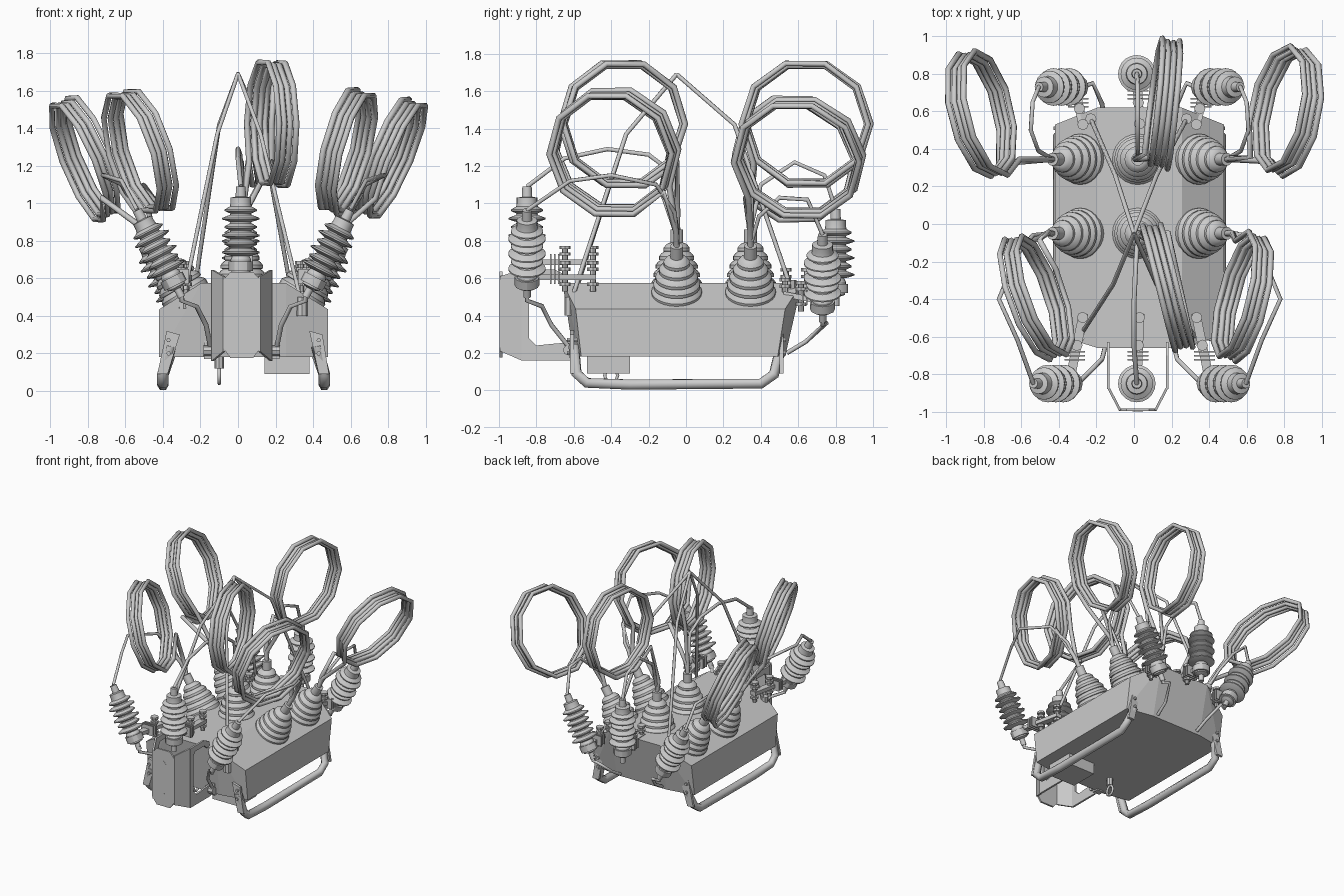
import bpy, bmesh, math
from mathutils import Vector as V

if "Cube" in bpy.data.objects:
    bpy.data.objects.remove(bpy.data.objects["Cube"])

C = 0.03  # x of the tank's centre line


def finish(name, bm, smooth=False):
    me = bpy.data.meshes.new(name)
    bmesh.ops.recalc_face_normals(bm, faces=bm.faces)
    bm.to_mesh(me)
    bm.free()
    ob = bpy.data.objects.new(name, me)
    bpy.context.collection.objects.link(ob)
    if smooth:
        bpy.ops.object.select_all(action='DESELECT')
        ob.select_set(True)
        bpy.context.view_layer.objects.active = ob
        bpy.ops.object.shade_smooth_by_angle(angle=math.radians(30))
    return ob


def lathe(name, profile, base, axis, n=20):
    """Revolve (radius, height) points about an axis."""
    q = V(axis).to_track_quat('Z', 'Y')
    bm = bmesh.new()
    rings = [[bm.verts.new(V(base) + q @ V((r * math.cos(2 * math.pi * k / n),
              r * math.sin(2 * math.pi * k / n), h))) for k in range(n)] for r, h in profile]
    for a, b in zip(rings, rings[1:]):
        for k in range(n):
            bm.faces.new((a[k], a[(k + 1) % n], b[(k + 1) % n], b[k]))
    bm.faces.new(rings[0])
    bm.faces.new(rings[-1])
    return finish(name, bm, True)


def rod(name, a, b, r, n=10):
    d = V(b) - V(a)
    return lathe(name, [(r, 0), (r, d.length)], a, d, n)


def prism(name, pts, vec):
    """Flat outline given thickness along vec."""
    bm = bmesh.new()
    lo = [bm.verts.new(p) for p in pts]
    hi = [bm.verts.new(V(p) + V(vec)) for p in pts]
    bm.faces.new(lo)
    bm.faces.new(hi[::-1])
    for k in range(len(pts)):
        j = (k + 1) % len(pts)
        bm.faces.new((lo[k], lo[j], hi[j], hi[k]))
    return finish(name, bm)


def box(name, lo, hi):
    x0, y0, z0 = lo
    x1, y1, z1 = hi
    return prism(name, [(x0, y0, z0), (x1, y0, z0), (x1, y1, z0), (x0, y1, z0)], (0, 0, z1 - z0))


def tube(name, pts, r, cyclic=False):
    cu = bpy.data.curves.new(name, 'CURVE')
    cu.dimensions = '3D'
    cu.bevel_depth, cu.bevel_resolution, cu.use_fill_caps = r, 1, True
    sp = cu.splines.new('POLY')
    sp.points.add(len(pts) - 1)
    for p, c in zip(sp.points, pts):
        p.co = (*c, 1)
    sp.use_cyclic_u = cyclic
    tmp = bpy.data.objects.new(name + "_path", cu)
    bpy.context.collection.objects.link(tmp)
    bpy.context.view_layer.update()
    me = bpy.data.meshes.new_from_object(tmp.evaluated_get(bpy.context.evaluated_depsgraph_get()))
    bpy.data.objects.remove(tmp)
    ob = bpy.data.objects.new(name, me)
    bpy.context.collection.objects.link(ob)
    return ob


# Tank: sloped shoulders and slightly pointed ends
bm = bmesh.new()
for hw, y0, y1, z in [(.45, -.56, .49, .18), (.225, -.6, .53, .18), (.45, -.59, .53, .435),
                      (.225, -.66, .62, .575)]:
    for s in (-1, 1):
        for y in (y0, y1):
            bm.verts.new((C + s * hw, y, z))
bmesh.ops.convex_hull(bm, input=bm.verts)
bmesh.ops.dissolve_limit(bm, angle_limit=.01, verts=bm.verts, edges=bm.edges)
finish("tank", bm)
box("terminal_box", (.14, -.53, .09), (.38, -.3, .19))
lathe("drain_stem", [(.025, 0), (.025, .07)], (-.1, -.4, .12), (0, 0, 1), 8)
tube("drain_ring", [(-.1, -.4 + .035 * math.cos(a * .785), .08 + .04 * math.sin(a * .785)) for a in range(8)],
     .01, True)

# Stepped main bushings, one row of three at each y
bushing = [(.13, -.03)]
for i, r in enumerate((.135, .125, .113, .094, .07)):
    h = i * .046
    bushing += [(r, h), (r, h + .018), (r - .012, h + .034), (r - .026, h + .044)]
bushing += [(.034, .23), (.034, .3)]
tips = {}
for y in (-.05, .345):
    for s in (-1, 0, 1):
        d = V((s * .515, 0, .857 if s else 1))
        b = V((C - .01 * (s == 0) + s * .31, y, .515 if s else .56))
        lathe("main_bushing", bushing, b, d, 24)
        tips[s, y > 0] = b + d * .3

# Ribbed arresters with arms, bolt stacks and ground leads
arrester = [(.02, 0), (.02, .05), (.05, .06), (.055, .13), (.045, .15)]
for i in range(6):
    h, r = .15 + i * .045, (.1, .086)[i % 2]
    arrester += [(.055, h), (r, h + .014), (r, h + .022), (.058, h + .038)]
arrester += [(.055, .43), (.055, .46), (.028, .465), (.025, .52)]
tops = {}
for back in (False, True):
    e = 1 if back else -1
    for s in (-1, 0, 1):
        if s:
            b = V((C + s * (.3 if back else .33), .73 if back else -.85, .37 if back else .5))
            d = V((s * .455, 0, .89))
        else:
            b, d = V((.015, .8 if back else -.85, .45 if back else .57)), V((0, 0, 1))
        lathe("arrester", arrester, b, d)
        tops[s, back] = b + d * .52
        m = b + d * .1
        yb = .52 if back else -.48
        root = V((C + s * .3, yb, max(m.z, .5)))
        # Flat mounting arm
        w = V((.025, 0, 0))
        prism("arrester_arm", [root - w, root + w, m + w, m - w], (0, 0, .03))
        lathe("arm_clamp", [(.066, 0), (.066, .05)], b + d * .07, d, 12)
        for t in (.05, .45):
            p = root.lerp(m, t)
            rod("arm_bolt", p + V((0, 0, -.06)), p + V((0, 0, .1)), .016, 8)
            for z in (-.03, .05, .085):
                rod("arm_washer", p + V((0, 0, z)), p + V((0, 0, z + .018)), .03, 8)
        q = root.lerp(m, .6)
        for k in range(3):
            y = q.y + e * (k - 1) * .022
            box("arm_fin", (q.x - .055, y - .004, q.z - .02), (q.x + .055, y + .004, q.z + .06))
        if s:  # Ground lead
            end = V((C + s * .19, .54, .2)) if back else V((C + s * .17, -.6, .2))
            kink = V((C + s * .25, .75 if back else -.77, .36 if back else .45))
            mid = V((C + s * .2, .64 if back else -.72, .26 if back else .35))
            tube("ground_lead", [b + V((0, 0, .03)), b - V((0, 0, .02)), kink, mid, end], .013)

# Jumper wires from bushing tips to arrester tops
for s in (-1, 1):
    tube("front_side_jumper", [tips[s, False], (C + s * .57, -.06, .95), (C + s * .65, -.16, 1.1),
         (C + s * .75, -.4, 1.15), (C + s * .65, -.62, 1.12), tops[s, False]], .012)
    tube("rear_side_jumper", [tips[s, True], (C + s * .54, .39, .93), (C + s * .58, .5, 1.03),
         (C + s * .57, .65, 1.02), tops[s, True]], .012)
tube("front_centre_jumper", [tips[0, False], (.02, -.08, 1.17), (.01, -.2, 1.26), (.0, -.42, 1.29),
     (0, -.65, 1.24), tops[0, False]], .013)
tube("rear_centre_jumper", [tips[0, True], (.02, .4, 1.1), (.02, .58, 1.22), (.02, .74, 1.15), tops[0, True]], .013)

# Coiled leads: ten-sided, four turns; u points back to the bushing
coils = [(-1, True, (-.81, .585, 1.24), (.16, -.66), -.42), (1, True, (.81, .605, 1.24), (-.14, -.68), .42),
         (-1, False, (-.52, -.39, 1.275), (-.22, .63), -.3), (1, False, (.58, -.39, 1.275), (.17, .66), .27),
         (0, True, (.16, .645, 1.425), (-.08, -.68), .04), (0, False, (.185, -.335, 1.425), (-.16, .68), .0)]
for s, back, c, uxy, lean in coils:
    c, u = V(c), V((*uxy, 0)).normalized()
    v = V((lean, 0, 1))
    v = (v - u * v.dot(u)).normalized()
    n = u.cross(v)
    pts = []
    for k in range(41):
        a = math.radians(36 * (k - 1))
        r = .348 - .025 * math.sin(k / 40 * math.pi)
        pts.append(c + u * r * math.cos(a) + v * r * math.sin(a) + n * (k / 40 - .5) * .125)
    tip = tips[s, back]
    up = V((s * .03, 0, .07))
    tube("coiled_lead", [tip - up * .5, tip + up] + pts + [tip + up * 1.2 + n * .015, tip], .0165)

# Lifting sling: four legs bent below a common apex
apex = V((0, -.05, 1.69))
for mid, end in [((-.11, -.32, 1.37), (-.29, -.6, .5)), ((.12, -.32, 1.37), (.34, -.62, .46)),
                 ((-.1, .26, 1.42), (-.23, .56, .55)), ((.12, .26, 1.42), (.28, .56, .55))]:
    tube("sling_leg", [apex, mid, end], .012)
    rod("lifting_lug", V(end) - V((0, 0, .06)), V(end) + V((0, 0, .04)), .03, 8)

# Skid tubes with flattened end straps
for s in (-1, 1):
    x, xi = C + s * .43, C + s * .38
    tube("skid_tube", [(xi + s * .01, -.6, .24), (x, -.585, .09), (x, -.53, .04), (x, -.3, .031), (x, .4, .036),
                       (x, .47, .085), (xi + s * .01, .5, .2)], .031)
    for y in (-.6, .5):
        prism("skid_strap", [(x - .03, y, .09), (x + .025, y, .09), (xi + .04, y, .3), (xi - .03, y, .32)],
              (0, -.02 if y < 0 else .02, 0))
        for z in (.2, .27):
            rod("strap_bolt", (xi + s * .02, y - .035, z), (xi + s * .02, y + .035, z), .012, 6)

# Pole-mount bracket: octagonal face, slanted corners, C-shaped cheeks
B = .02
face = [(.1, .23), (.1, .59), (.06, .635), (-.06, .635), (-.1, .59), (-.1, .23), (-.06, .175), (.06, .175)]
prism("bracket_face", [(B + x, -.997, z) for x, z in face], (0, .015, 0))
for z in (.3, .52):
    prism("bracket_slot", [(B + .028, -.998, z), (B, -.998, z + .03), (B - .028, -.998, z), (B, -.998, z - .03)],
          (0, .004, 0))
cheek = [(-.88, .16), (-.62, .16), (-.58, .19), (-.58, .26), (-.7, .25), (-.8, .24), (-.84, .28),
         (-.84, .57), (-.82, .6), (-.7, .6), (-.64, .55), (-.63, .61), (-.7, .645), (-.88, .645)]
for s in (-1, 1):
    prism("bracket_cheek", [(B + s * .15, y, z) for y, z in cheek], (s * .015, 0, 0))
    prism("bracket_corner", [(B + s * .1, -.995, .21), (B + s * .16, -.88, .16), (B + s * .16, -.88, .645),
                             (B + s * .1, -.995, .61)], (-s * .012, .006, 0))
    rod("bracket_bolt", (B + s * .13, -.63, .215), (B + s * .205, -.63, .215), .028, 8)
    box("bracket_pad", (B + s * .17 - .03, -.62, .17), (B + s * .17 + .03, -.57, .27))
